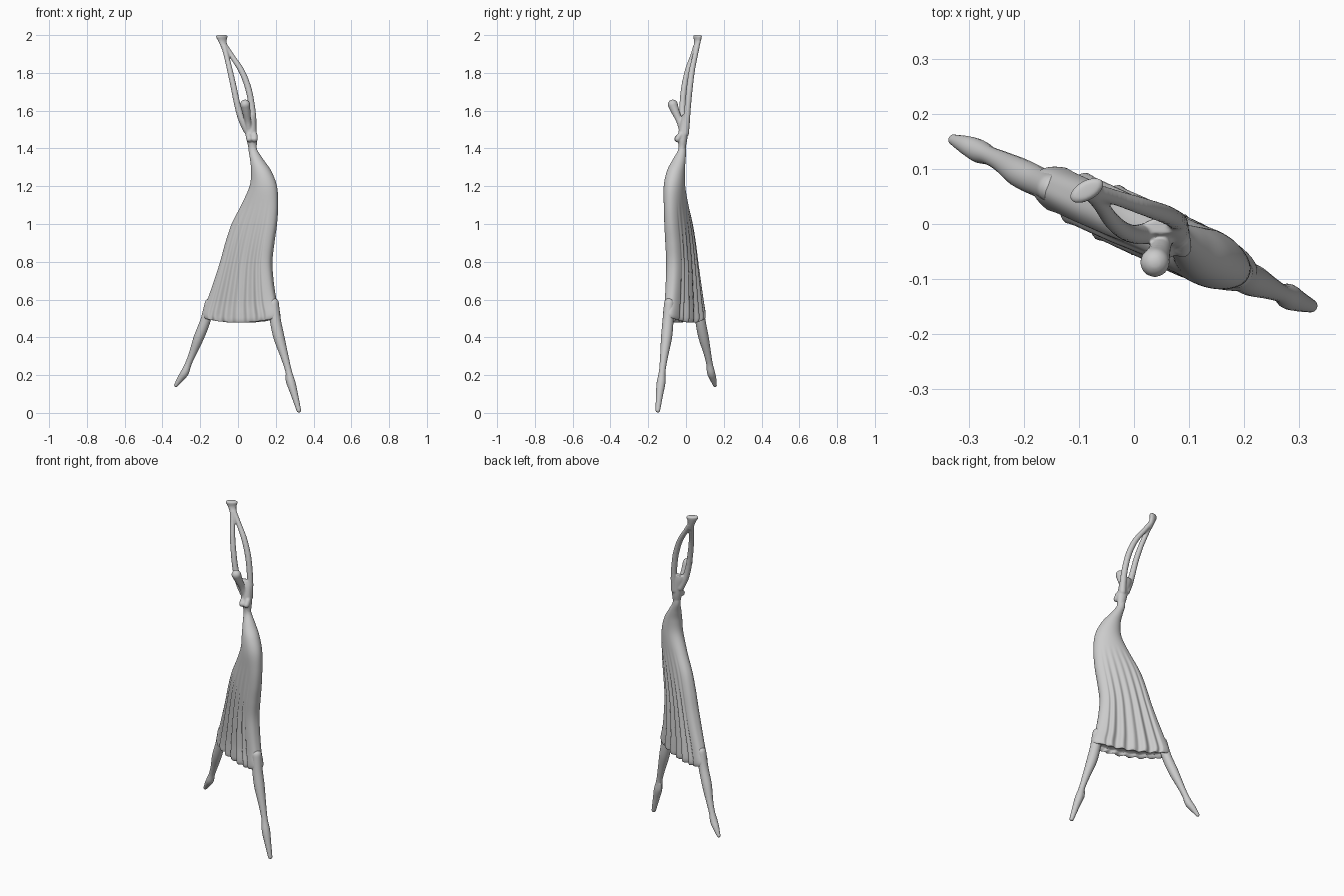
import bpy, bmesh, math
from mathutils import Vector

if "Cube" in bpy.data.objects:
    bpy.data.objects.remove(bpy.data.objects["Cube"])

TURN = math.radians(-24.5)          # the dancer's plane is turned about z


def spline(rows, steps):
    """Catmull-Rom through rows of numbers."""
    out, n = [], len(rows)
    for i in range(n - 1):
        p0, p1, p2, p3 = (rows[max(0, min(n - 1, i + k))] for k in (-1, 0, 1, 2))
        for s in range(steps):
            t = s / steps
            out.append([0.5 * (2 * b + (c - a) * t + (2 * a - 5 * b + 4 * c - d) * t * t
                               + (3 * b - a - 3 * c + d) * t ** 3)
                        for a, b, c, d in zip(p0, p1, p2, p3)])
    out.append(list(rows[-1]))
    return out


def skin(name, rings):
    """Bridge a list of equal point rings and close both ends."""
    bm = bmesh.new()
    vs = [[bm.verts.new(p) for p in r] for r in rings]
    n = len(rings[0])
    for a, b in zip(vs, vs[1:]):
        for j in range(n):
            bm.faces.new((a[j], a[(j + 1) % n], b[(j + 1) % n], b[j]))
    bm.faces.new(vs[0])
    bm.faces.new(vs[-1])
    bmesh.ops.recalc_face_normals(bm, faces=bm.faces)
    me = bpy.data.meshes.new(name)
    bm.to_mesh(me)
    bm.free()
    for p in me.polygons:
        p.use_smooth = True
    ob = bpy.data.objects.new(name, me)
    bpy.context.collection.objects.link(ob)
    return ob


def loft(name, rows, angle):
    """Horizontal ellipses, rows are x, y, z, half length, half depth."""
    ca, sa = math.cos(angle), math.sin(angle)
    rings = []
    for x, y, z, a, t in spline(rows, 5):
        rings.append([(x + a * math.cos(k) * ca - t * math.sin(k) * sa,
                       y + a * math.cos(k) * sa + t * math.sin(k) * ca, z)
                      for k in (2 * math.pi * j / 24 for j in range(24))])
    return skin(name, rings)


def tube(name, rows, n=20):
    """Round limb with domed ends, rows are x, y, z, radius."""
    pts = [(Vector(p[:3]), p[3]) for p in spline(rows, 6)]
    dirs = [(pts[min(i + 1, len(pts) - 1)][0] - pts[max(i - 1, 0)][0]).normalized()
            for i in range(len(pts))]
    secs = [(c, r, d) for (c, r), d in zip(pts, dirs)]
    dome = [math.radians(a) for a in (20, 40, 60, 80)]
    (c0, r0, d0), (c1, r1, d1) = secs[0], secs[-1]
    secs = ([(c0 - d0 * r0 * math.sin(a), r0 * math.cos(a), d0) for a in reversed(dome)] + secs
            + [(c1 + d1 * r1 * math.sin(a), r1 * math.cos(a), d1) for a in dome])
    rings = []
    for c, r, d in secs:
        u = Vector((0, 1, 0)).cross(d).normalized()
        v = d.cross(u)
        rings.append([c + r * (u * math.cos(k) + v * math.sin(k))
                      for k in (2 * math.pi * j / n for j in range(n))])
    return skin(name, rings)


# Dress: z, centre along the plane, centre across, half length, half depth, squareness
dress_rows = [
    (1.43, .075, .012, .021, .020, 2), (1.39, .081, .014, .024, .021, 2),
    (1.34, .106, .008, .036, .034, 2), (1.28, .134, .002, .055, .046, 2),
    (1.20, .147, 0, .076, .052, 2), (1.10, .126, 0, .104, .051, 2.2),
    (1.00, .095, 0, .128, .052, 2.4), (.90, .069, 0, .138, .053, 2.6),
    (.80, .048, 0, .147, .053, 2.7), (.70, .034, 0, .168, .053, 2.8),
    (.60, .023, 0, .196, .053, 2.8), (.54, .021, 0, .217, .055, 2.8),
    (.515, .021, 0, .220, .054, 2.8), (.502, .021, 0, .213, .048, 2.8),
    (.505, .021, 0, .200, .036, 2.8), (.515, .021, 0, .185, .025, 2.8)]
ca, sa = math.cos(TURN), math.sin(TURN)
rings = []
for z, u0, v0, a, t, p in spline(dress_rows, 6):
    depth = .02 * min(1, max(0, (1.12 - z) / .58)) * min(1, t / .05)
    ring = []
    for j in range(200):
        k = 2 * math.pi * j / 200
        c, s = math.cos(k), math.sin(k)
        pu = math.copysign(abs(c) ** (2 / p), c)
        pv = math.copysign(abs(s) ** (2 / p), s)
        w = min(1, max(0, (.78 - abs(pu + .03)) / .15))      # pleats fade at both ends
        w = w * w * (3 - 2 * w)
        fold = depth * w * (.5 - .5 * math.cos(2 * math.pi * (pu + .03) * 3.4))
        V = v0 + t * pv - math.copysign(fold, s) * min(1, abs(pv) * 1.5)
        U = u0 + a * pu
        sag = .024 * max(0, 1 - pu * pu) * min(1, max(0, (.75 - z) / .24))
        ring.append((U * ca - V * sa, U * sa + V * ca, z - sag))
    rings.append(ring)
skin("pleated_dress", rings)

# Legs with pointed feet
tube("raised_leg", [(-.15, .065, .58, .026), (-.172, .076, .49, .027), (-.207, .093, .40, .027),
                    (-.238, .112, .32, .020), (-.262, .124, .262, .017),
                    (-.281, .132, .215, .021), (-.302, .142, .185, .018), (-.328, .153, .147, .010)])
tube("raised_heel", [(-.268, .126, .245, .012), (-.279, .128, .212, .014), (-.295, .138, .19, .012)])
tube("standing_leg", [(.188, -.088, .58, .028), (.198, -.095, .49, .029), (.217, -.103, .40, .029),
                      (.246, -.116, .30, .021), (.268, -.126, .22, .017),
                      (.281, -.132, .16, .023), (.298, -.14, .10, .019), (.322, -.149, .014, .012)])
tube("standing_heel", [(.266, -.125, .20, .014), (.269, -.127, .165, .015), (.283, -.133, .13, .014)])

# Upper body: torso, bust, head, arms and joined hands, fused into one smooth skin
parts = [
    loft("upper_body", [(.088, -.03, 1.36, .028, .026), (.078, -.021, 1.40, .022, .019),
                        (.073, -.018, 1.45, .029, .025), (.065, -.014, 1.50, .032, .024),
                        (.055, -.008, 1.55, .037, .020), (.050, -.004, 1.58, .034, .014)], 0),
    tube("bust_right", [(.088, -.03, 1.47, .016), (.088, -.044, 1.45, .017)]),
    tube("bust_left", [(.058, -.03, 1.47, .016), (.060, -.046, 1.45, .017)]),
    tube("head", [(.058, -.02, 1.50, .018), (.052, -.035, 1.545, .017),
                  (.044, -.056, 1.595, .022), (.038, -.070, 1.632, .027)]),
    tube("right_arm", [(.080, -.004, 1.48, .020), (.079, .004, 1.56, .018), (.072, .010, 1.63, .017),
                       (.054, .019, 1.72, .017), (.019, .031, 1.81, .016),
                       (-.030, .047, 1.885, .014), (-.068, .058, 1.94, .015)]),
    tube("left_arm", [(.045, -.012, 1.50, .020), (.018, -.018, 1.56, .019), (-.003, -.018, 1.63, .017),
                      (-.022, -.010, 1.72, .016), (-.042, .008, 1.81, .015),
                      (-.060, .034, 1.885, .014), (-.074, .053, 1.94, .015)]),
    loft("hands", [(-.064, .050, 1.91, .016, .014), (-.075, .057, 1.945, .020, .015),
                   (-.083, .061, 1.97, .025, .015), (-.086, .061, 1.99, .034, .018),
                   (-.086, .061, 1.998, .031, .016), (-.086, .061, 2.001, .020, .009)],
         math.radians(30)),
]
with bpy.context.temp_override(active_object=parts[0], object=parts[0],
                               selected_objects=parts, selected_editable_objects=parts):
    bpy.ops.object.join()
body = parts[0]
fuse = body.modifiers.new("fuse", 'REMESH')
fuse.mode = 'VOXEL'
fuse.voxel_size = .004
fuse.use_smooth_shade = True
soft = body.modifiers.new("soften", 'SMOOTH')
soft.factor = .5
soft.iterations = 6
